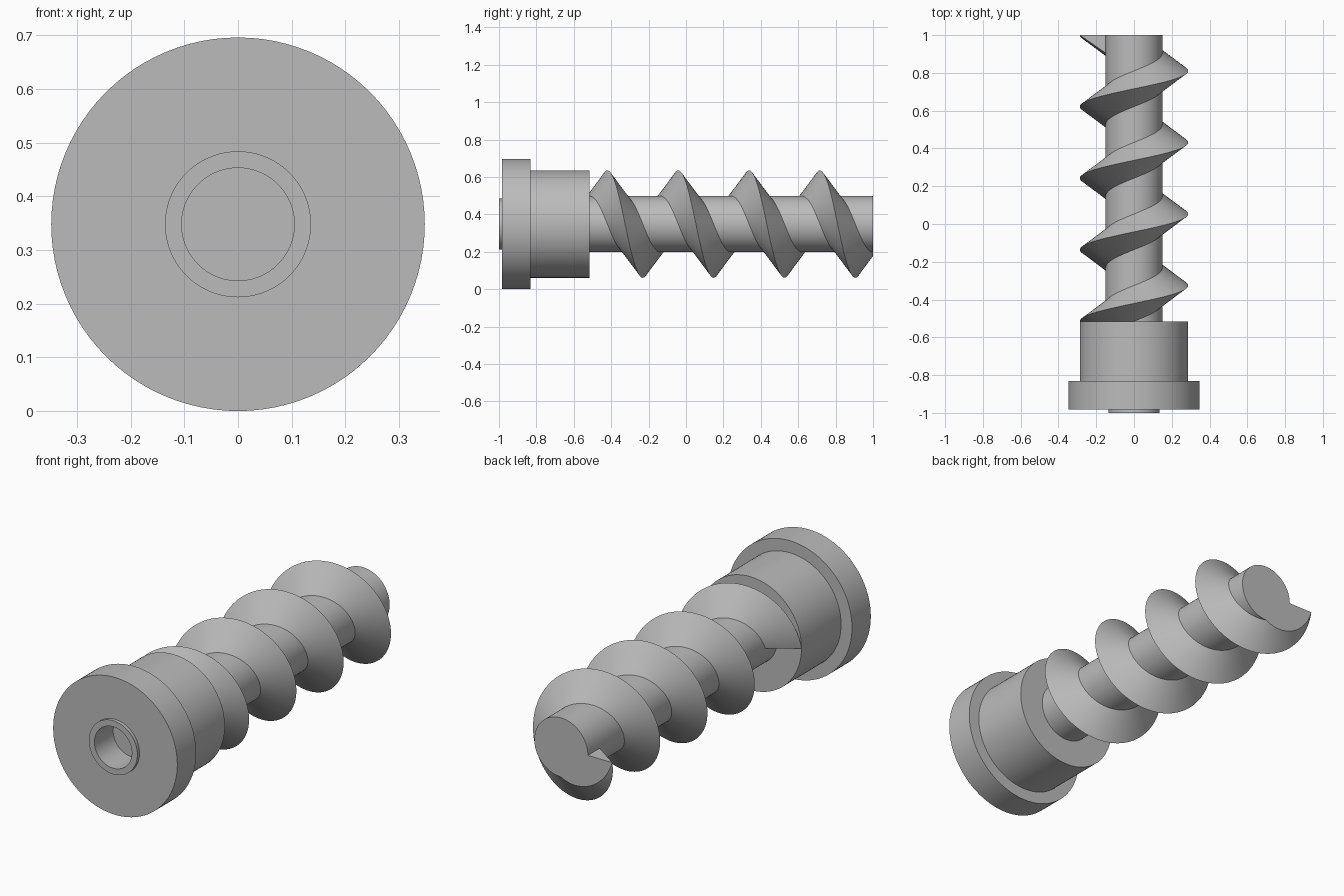
import bpy, bmesh, math

if "Cube" in bpy.data.objects:
    bpy.data.objects.remove(bpy.data.objects["Cube"])

SEG = 96                 # sides around the axis
AXIS_Z = 0.348           # height of the screw axis
SHAFT_R, CREST_R = 0.15, 0.287
Y0, Y1, TURNS = -0.515, 1.0, 4
PITCH = (Y1 - Y0) / TURNS
HALF_W = PITCH / 4       # half width of the thread at its root

metal = bpy.data.materials.new("grey_metal")
metal.diffuse_color = (0.5, 0.5, 0.5, 1)
metal.use_nodes = True
metal.node_tree.nodes["Principled BSDF"].inputs["Base Color"].default_value = metal.diffuse_color


def ring_point(t, r, y):
    return (-r * math.cos(t), y, AXIS_Z + r * math.sin(t))


def finish(name, bm):
    bmesh.ops.remove_doubles(bm, verts=bm.verts, dist=1e-5)
    bmesh.ops.recalc_face_normals(bm, faces=bm.faces)
    mesh = bpy.data.meshes.new(name)
    bm.to_mesh(mesh)
    bm.free()
    mesh.materials.append(metal)
    ob = bpy.data.objects.new(name, mesh)
    bpy.context.collection.objects.link(ob)
    bpy.ops.object.select_all(action='DESELECT')
    ob.select_set(True)
    bpy.context.view_layer.objects.active = ob
    bpy.ops.object.shade_smooth_by_angle(angle=math.radians(30))
    return ob


def lathe(name, profile):
    """Turn a (radius, y) profile around the axis and cap both ends."""
    bm = bmesh.new()
    rings = [[bm.verts.new(ring_point(2 * math.pi * i / SEG, r, y))
              for i in range(SEG)] for r, y in profile]
    for a, b in zip(rings, rings[1:]):
        for i in range(SEG):
            j = (i + 1) % SEG
            bm.faces.new((a[i], a[j], b[j], b[i]))
    bm.faces.new(rings[0])
    bm.faces.new(rings[-1])
    return finish(name, bm)


# Head: blind socket, raised rim, flange and collar
lathe("head", [(0.105, -0.85), (0.105, -1.0), (0.136, -1.0), (0.136, -0.983),
               (0.348, -0.983), (0.348, -0.832), (CREST_R, -0.832), (CREST_R, Y0)])

# Shaft
lathe("shaft", [(SHAFT_R, Y0), (SHAFT_R, Y1)])

# Thread: triangular section swept along a helix, cut flat at both ends
bm = bmesh.new()
sections = []
for i in range(TURNS * SEG + 1):
    t = 2 * math.pi * i / SEG
    yc = Y0 + PITCH * i / SEG
    low, high = min(HALF_W, yc - Y0), min(HALF_W, Y1 - yc)
    slope = (CREST_R - SHAFT_R) / HALF_W
    pts = [(SHAFT_R, yc - low), (CREST_R - slope * low, yc - low), (CREST_R, yc),
           (CREST_R - slope * high, yc + high), (SHAFT_R, yc + high)]
    sections.append([bm.verts.new(ring_point(t, r, y)) for r, y in pts])
for a, b in zip(sections, sections[1:]):
    for k in range(4):
        bm.faces.new((a[k], a[k + 1], b[k + 1], b[k]))
bm.faces.new(sections[0])
bm.faces.new(sections[-1])
finish("thread", bm)
